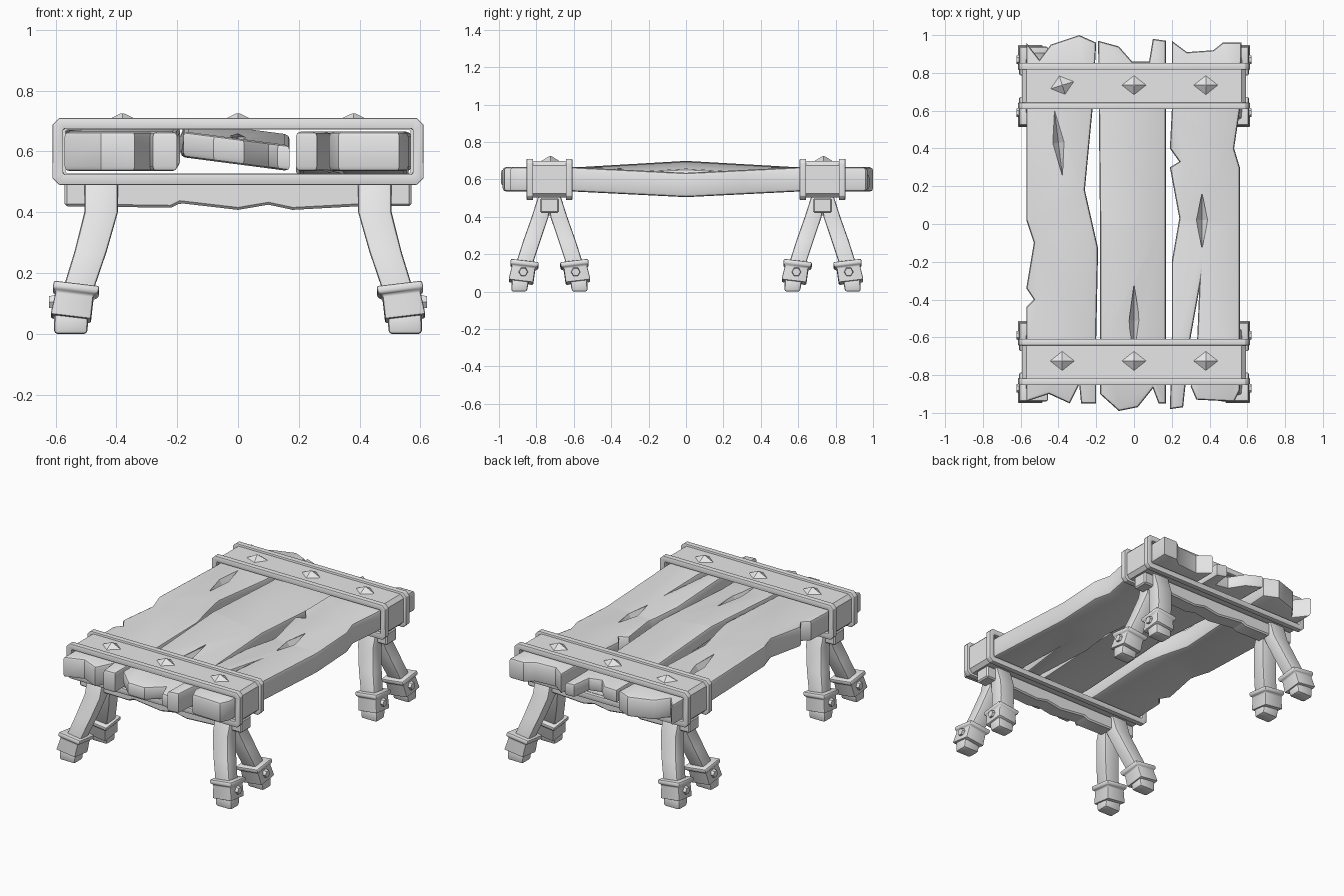
import bpy, bmesh, math
from mathutils import Vector, Matrix

default = bpy.data.objects.get("Cube")
if default:
    bpy.data.objects.remove(default, do_unlink=True)

grey = bpy.data.materials.new("plain grey")
grey.use_nodes = True
grey.diffuse_color = (0.8, 0.8, 0.8, 1)
grey.node_tree.nodes["Principled BSDF"].inputs["Base Color"].default_value = (0.8, 0.8, 0.8, 1)

BAND_Y = 0.73


def finish(bm, name):
    bmesh.ops.recalc_face_normals(bm, faces=bm.faces)
    mesh = bpy.data.meshes.new(name)
    bm.to_mesh(mesh)
    bm.free()
    mesh.materials.append(grey)
    obj = bpy.data.objects.new(name, mesh)
    bpy.context.collection.objects.link(obj)
    return obj


def smooth(obj):
    bpy.ops.object.select_all(action='DESELECT')
    obj.select_set(True)
    bpy.context.view_layer.objects.active = obj
    bpy.ops.object.shade_smooth_by_angle(angle=math.radians(35))


def soften(bm, width, segments=2, keep=lambda e: True):
    bm.normal_update()
    bmesh.ops.recalc_face_normals(bm, faces=bm.faces)
    edges = [e for e in bm.edges if e.calc_face_angle(0) > 0.5 and keep(e)]
    bmesh.ops.bevel(bm, geom=edges, offset=width, segments=segments,
                    profile=0.5, affect='EDGES', clamp_overlap=True)


def extrude(bm, points, direction):
    """Solid made by sweeping a flat outline."""
    face = bm.faces.new([bm.verts.new(p) for p in points])
    out = bmesh.ops.extrude_face_region(bm, geom=[face], use_keep_orig=True)
    moved = [v for v in out["geom"] if isinstance(v, bmesh.types.BMVert)]
    bmesh.ops.translate(bm, verts=moved, vec=direction)
    bmesh.ops.recalc_face_normals(bm, faces=bm.faces)


def loft(bm, rings):
    """Solid through rings of points, closed at both ends."""
    loops = [[bm.verts.new(p) for p in ring] for ring in rings]
    n = len(loops[0])
    for a, b in zip(loops, loops[1:]):
        for i in range(n):
            j = (i + 1) % n
            bm.faces.new((a[i], a[j], b[j], b[i]))
    bm.faces.new(loops[0])
    bm.faces.new(loops[-1])


# Planks: worn outline, sagging or arching, one of them tilted
def plank(name, outline, thick, arch, tilt, crack):
    def lift(x, y):
        return 0.6 + tilt * x + arch * max(0, 1 - abs(y) / 0.6)

    bm = bmesh.new()
    extrude(bm, [(x, y, -thick / 2) for x, y in outline], (0, 0, thick))
    soften(bm, 0.016, 2, lambda e: abs(e.verts[0].co.z - e.verts[1].co.z) < 0.001)
    for y in (-0.6, 0, 0.6):
        bmesh.ops.bisect_plane(bm, geom=bm.verts[:] + bm.edges[:] + bm.faces[:],
                               plane_co=(0, y, 0), plane_no=(0, 1, 0))
    for v in bm.verts:
        v.co.z += lift(v.co.x, v.co.y)
    obj = finish(bm, name)

    # Carved crack on the top face
    cx, cy, half_width, half_length, turn = crack
    cut = bmesh.new()
    bmesh.ops.create_cone(cut, cap_ends=False, segments=4, radius1=1, radius2=0, depth=1,
                          matrix=Matrix.Translation((0, 0, 0.5)))
    bmesh.ops.mirror(cut, geom=cut.verts[:] + cut.edges[:] + cut.faces[:],
                     axis='Z', merge_dist=0.001)
    top = lift(cx, cy) + thick / 2
    cut.transform(Matrix.Translation((cx, cy, top)) @ Matrix.Rotation(turn, 4, 'Z')
                  @ Matrix.Diagonal((half_width, half_length, 0.045, 1)))
    cutter = finish(cut, "crack_cutter")
    cutter.hide_render = True
    mod = obj.modifiers.new("crack", 'BOOLEAN')
    mod.object = cutter
    mod.operation = 'DIFFERENCE'
    mod.solver = 'EXACT'
    smooth(obj)
    bpy.ops.object.modifier_apply(modifier=mod.name)
    bpy.data.objects.remove(cutter, do_unlink=True)


plank("right_plank", [
    (-.57, -.94), (-.45, -.9), (-.34, -.95), (-.29, -.85), (-.28, -.95), (-.2, -.95),
    (-.2, -.6), (-.19, -.13), (-.26, .18), (-.22, .6), (-.2, .96), (-.29, 1),
    (-.44, .95), (-.5, .87), (-.57, .96), (-.57, .02), (-.53, -.1), (-.57, -.34),
    (-.53, -.4), (-.57, -.44)], 0.13, 0.02, 0, (-.4, .43, .03, .2, 0.12))
plank("middle_plank", [
    (-.18, -.9), (-.08, -.99), (.02, -.97), (.1, -.87), (.13, -.95), (.17, -.95),
    (.17, .97), (.1, .98), (.08, .86), (-.01, .86), (-.08, .94), (-.19, .97),
    (-.18, 0)], 0.085, 0.035, -0.13, (0, -.51, .028, .25, 0))
plank("left_plank", [
    (.19, -.98), (.26, -.97), (.3, -.6), (.345, -.35), (.335, -.6), (.3, -.86),
    (.33, -.93), (.53, -.94), (.56, -.88), (.56, .3), (.53, .4), (.56, .6),
    (.57, .96), (.47, .96), (.42, .92), (.28, .91), (.2, .97), (.2, .6), (.19, .4),
    (.24, .33), (.19, .3), (.24, .03), (.2, -.2), (.2, -.6)],
    0.13, -0.03, 0, (.36, .02, .03, .17, 0))


# Hollow straps around the planks
def frame(bm, half_x, low, high, wall, y0, y1):
    def loop(inset, y, c=0.022):
        x, a, b = half_x - inset, low + inset, high - inset
        c = max(c - inset * 0.6, 0.004)
        return [bm.verts.new((px, y, pz)) for px, pz in (
            (c - x, a), (x - c, a), (x, a + c), (x, b - c),
            (x - c, b), (c - x, b), (-x, b - c), (-x, a + c))]

    loops = [loop(0, y0), loop(0, y1), loop(wall, y1), loop(wall, y0)]
    for a, b in zip(loops, loops[1:] + loops[:1]):
        for i in range(8):
            j = (i + 1) % 8
            bm.faces.new((a[i], a[j], b[j], b[i]))


def strap(name, y):
    bm = bmesh.new()
    frame(bm, 0.592, 0.503, 0.697, 0.024, y - 0.1, y + 0.1)
    smooth(finish(bm, name + "_strap"))
    for side in (-1, 1):
        bm = bmesh.new()
        mid = y + side * 0.105
        frame(bm, 0.61, 0.49, 0.71, 0.035, mid - 0.017, mid + 0.017)
        soften(bm, 0.008)
        smooth(finish(bm, name + ("_inner_rim" if side * y < 0 else "_outer_rim")))

    # Pointed studs on top
    for i, x in enumerate((-0.38, 0, 0.38)):
        bm = bmesh.new()
        bmesh.ops.create_cone(bm, cap_ends=True, segments=4, radius1=1, radius2=0.08, depth=1)
        turn = 0.3 if y > 0 and i == 0 else 0
        bm.transform(Matrix.Translation((x, y + 0.005, 0.71)) @ Matrix.Rotation(turn, 4, 'Z')
                     @ Matrix.Diagonal((0.068, 0.054, 0.03, 1)))
        finish(bm, f"{name}_stud_{i + 1}")

    # Cross beam with a chipped lower edge
    bm = bmesh.new()
    profile = [(-.57, .5), (-.57, .42), (-.22, .415), (-.19, .43), (0, .408), (.1, .425),
               (.18, .408), (.4, .42), (.57, .42), (.57, .5)]
    extrude(bm, [(x, y - 0.05, z) for x, z in profile], (0, 0.1, 0))
    soften(bm, 0.008, 1)
    smooth(finish(bm, name + "_cross_beam"))


# Splayed legs with cuffs, bolts and feet
def leg(name, sx, y, sy):
    def ring(z, u, v, hx, hy, tilt=0.0):
        return [(sx * (u + a * hx), y + sy * (v + b * hy), z + tilt * (a * hx + b * hy))
                for a, b in ((-1, -1), (1, -1), (1, 1), (-1, 1))]

    def part(label, rings, width):
        bm = bmesh.new()
        loft(bm, [ring(*r) for r in rings])
        soften(bm, width)
        smooth(finish(bm, f"{name}_{label}"))

    part("leg", [(.51, .45, .025, .055, .035), (.4, .45, .05, .055, .045),
                 (.27, .485, .095, .053, .046), (.1, .54, .15, .05, .045)], 0.01)
    part("cuff", [(.05, .55, .153, .066, .066, .12), (.128, .537, .138, .062, .062, .12),
                  (.134, .535, .136, .075, .075, .12), (.158, .53, .131, .075, .075, .12)], 0.007)
    part("foot", [(0, .55, .162, .055, .042), (.07, .548, .155, .056, .046)], 0.012)

    bm = bmesh.new()
    bmesh.ops.create_cone(bm, cap_ends=True, segments=6, radius1=0.028, radius2=0.022, depth=0.03)
    bm.transform(Matrix.Translation((sx * 0.607, y + sy * 0.14, 0.105))
                 @ Matrix.Rotation(sx * math.pi / 2, 4, 'Y'))
    finish(bm, name + "_bolt")


for end, y in (("front", -BAND_Y), ("back", BAND_Y)):
    strap(end, y)
    for hand, sx in (("left", 1), ("right", -1)):
        for reach, sy in (("forward", -1), ("rearward", 1)):
            leg(f"{end}_{hand}_{reach}", sx, y, sy)
